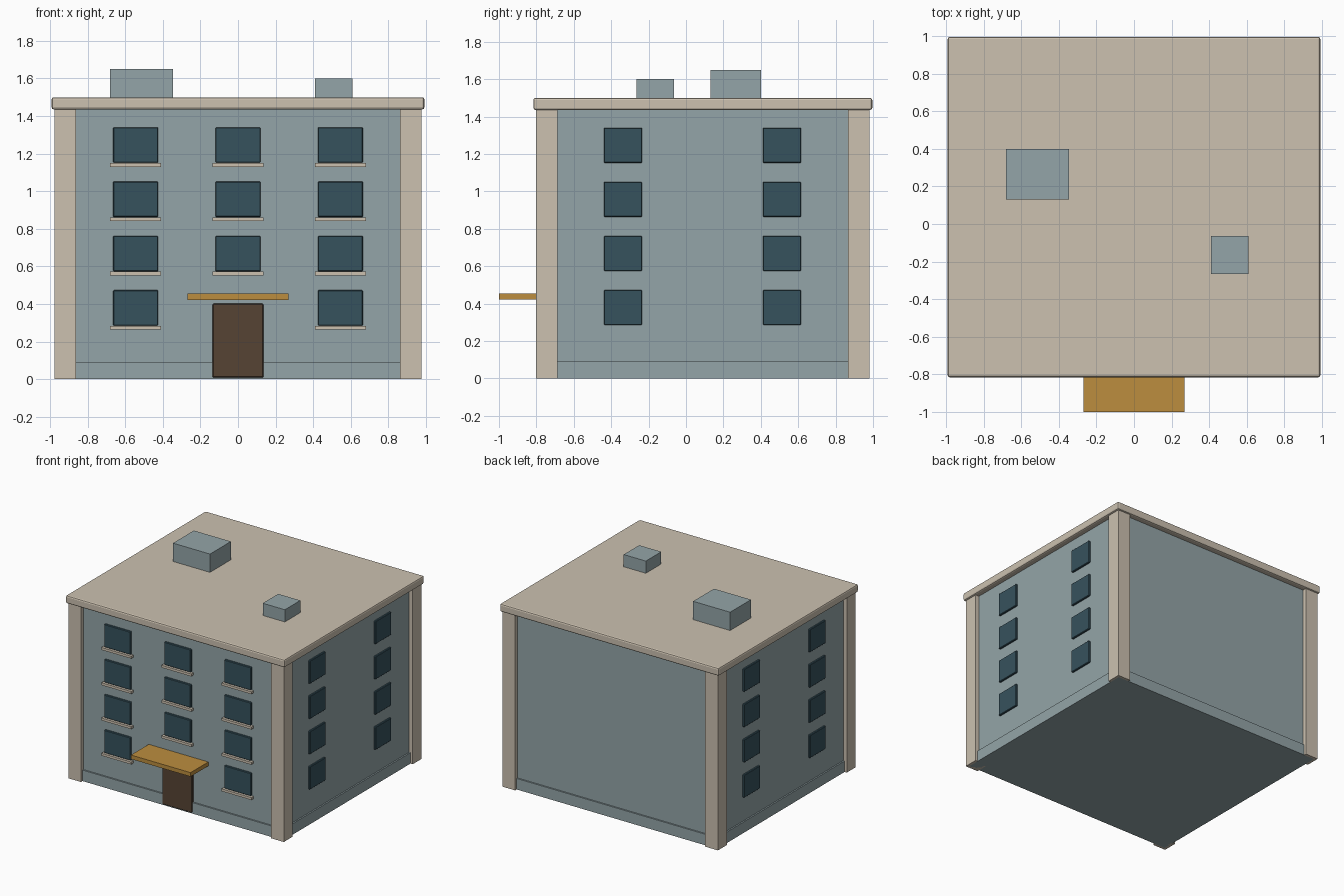
import bpy
import bmesh

if "Cube" in bpy.data.objects:
    bpy.data.objects.remove(bpy.data.objects["Cube"], do_unlink=True)


def material(name, rgb):
    """Flat material from 0-255 display values, converted to linear."""
    lin = [((c / 255 + 0.055) / 1.055) ** 2.4 for c in rgb] + [1.0]
    mat = bpy.data.materials.new(name)
    mat.use_nodes = True
    mat.diffuse_color = lin
    bsdf = next(n for n in mat.node_tree.nodes if n.type == "BSDF_PRINCIPLED")
    bsdf.inputs["Base Color"].default_value = lin
    return mat


WALL = material("grey_blue_wall", (148, 165, 168))
TRIM = material("beige_trim", (204, 193, 176))
GLASS = material("dark_teal_glass", (54, 82, 93))
WOOD = material("brown_door", (86, 68, 52))
AMBER = material("amber_canopy", (188, 141, 63))


def box(name, mat, x, y, z, bevel=0.0, segments=1):
    """Box spanning the (min, max) pairs x, y and z."""
    spans = (x, y, z)
    mesh = bpy.data.meshes.new(name)
    bm = bmesh.new()
    bmesh.ops.create_cube(bm, size=1)
    for v in bm.verts:
        v.co = [(a + b) / 2 + c * (b - a) for c, (a, b) in zip(v.co, spans)]
    bm.to_mesh(mesh)
    bm.free()
    mesh.materials.append(mat)
    obj = bpy.data.objects.new(name, mesh)
    bpy.context.collection.objects.link(obj)
    if bevel:
        mod = obj.modifiers.new("bevel", "BEVEL")
        mod.width = bevel
        mod.segments = segments
    return obj


def around(centre, half):
    return (centre - half, centre + half)


MID = 0.09            # depth centre of the building
HX, HY = 0.945, 0.86  # half sizes of the walls
FRONT = MID - HY
EAVES = 1.435

# Main volume and plinth
box("walls", WALL, around(0, HX), around(MID, HY), (0, EAVES))
box("plinth", WALL, around(0, HX + 0.012), around(MID, HY + 0.012), (0, 0.09))

# Corner posts
POST = 0.0575
for sx, side in ((-1, "right"), (1, "left")):
    for sy, end in ((-1, "front"), (1, "back")):
        box(f"{end}_{side}_post", TRIM, around(sx * (0.977 - POST), POST),
            around(MID + sy * (0.892 - POST), POST), (0, EAVES))

# Roof slab and roof vents
box("roof_slab", TRIM, around(0, 0.992), around(MID, 0.906), (EAVES, 1.5), 0.012, 2)
box("large_roof_vent", WALL, (-0.68, -0.345), (0.13, 0.40), (1.49, 1.65))
box("small_roof_vent", WALL, (0.41, 0.61), (-0.265, -0.065), (1.49, 1.6))

# Windows floor by floor; the middle of the ground floor holds the door
for floor in range(4):
    z = 0.379 + 0.289 * floor
    height = around(z, 0.094)
    for x in (-0.545, 0, 0.545):
        if floor == 0 and x == 0:
            continue
        box("front_window", GLASS, around(x, 0.12),
            (FRONT - 0.015, FRONT + 0.02), height, 0.004)
        box("window_sill", TRIM, around(x, 0.135),
            (FRONT - 0.028, FRONT + 0.01), (z - 0.116, z - 0.096))
    for side in (-1, 1):
        for y in (MID - 0.427, MID + 0.423):
            box("side_window", GLASS, around(side * HX, 0.015),
                around(y, 0.102), height, 0.004)

# Entrance
box("door", WOOD, around(0, 0.135), (FRONT - 0.02, FRONT + 0.02), (0.008, 0.402), 0.005)
box("door_canopy", AMBER, around(0, 0.27), (-1, FRONT + 0.01), (0.422, 0.455))
